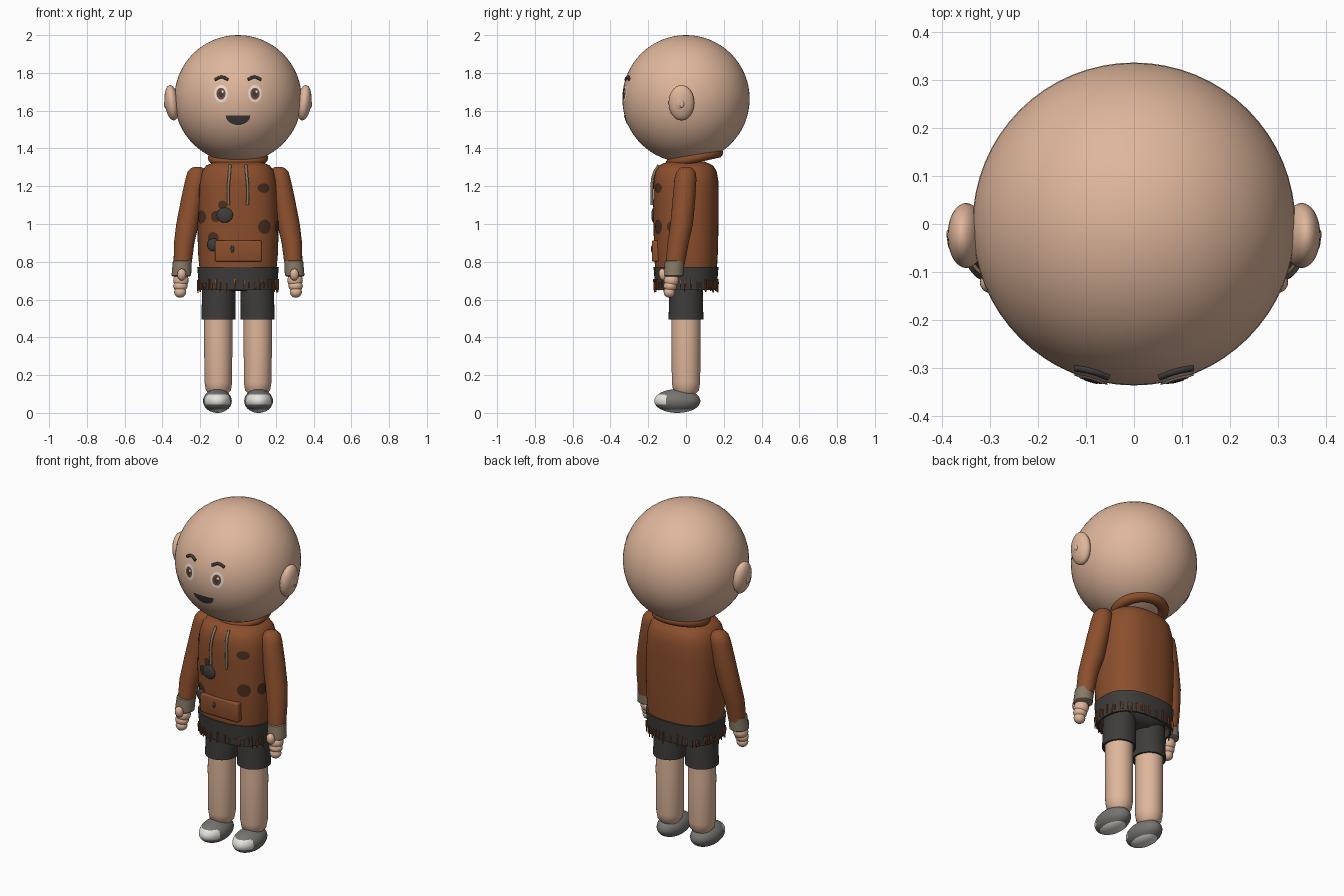
import bpy, bmesh, math, random
from mathutils import Vector, Matrix, Euler

random.seed(4)
if "Cube" in bpy.data.objects:
    bpy.data.objects.remove(bpy.data.objects["Cube"])


def material(name, r, g, b):
    m = bpy.data.materials.new(name)
    m.use_nodes = True
    m.diffuse_color = (r, g, b, 1)
    bsdf = next(n for n in m.node_tree.nodes if n.type == 'BSDF_PRINCIPLED')
    bsdf.inputs["Base Color"].default_value = (r, g, b, 1)
    bsdf.inputs["Roughness"].default_value = 0.8
    return m


skin = material("skin", .74, .47, .33)
brown = material("hoodie_brown", .26, .077, .026)
spot_brown = material("spot_brown", .07, .028, .013)
charcoal = material("charcoal", .048, .046, .043)
taupe = material("taupe", .24, .19, .13)
grey = material("shoe_grey", .18, .175, .16)
white = material("white", .8, .78, .74)
iris_brown = material("iris_brown", .2, .06, .025)
mouth_dark = material("mouth_dark", .05, .045, .043)


def finish(name, bm, *mats):
    bmesh.ops.recalc_face_normals(bm, faces=bm.faces)
    me = bpy.data.meshes.new(name)
    bm.to_mesh(me)
    bm.free()
    for m in mats:
        me.materials.append(m)
    ob = bpy.data.objects.new(name, me)
    bpy.context.collection.objects.link(ob)
    bpy.ops.object.select_all(action='DESELECT')
    ob.select_set(True)
    bpy.context.view_layer.objects.active = ob
    bpy.ops.object.shade_smooth_by_angle(angle=math.radians(45))
    return ob


def ball(name, centre, radii, mat, rot=(0, 0, 0), seg=32):
    bm = bmesh.new()
    mtx = Matrix.LocRotScale(Vector(centre), Euler(rot), Vector(radii))
    bmesh.ops.create_uvsphere(bm, u_segments=seg, v_segments=seg // 2, radius=1, matrix=mtx)
    return finish(name, bm, mat)


def oval(a, b, t, n):
    c, s = math.cos(t), math.sin(t)
    return (a * math.copysign(abs(c) ** (2 / n), c), b * math.copysign(abs(s) ** (2 / n), s))


def loft(name, rings, mat, n=2, seg=40):
    """Stack of horizontal oval rings given as (x, y, z, half width, half depth)."""
    bm = bmesh.new()
    loops = []
    for x, y, z, a, b in rings:
        pts = [oval(a, b, math.tau * i / seg, n) for i in range(seg)]
        loops.append([bm.verts.new((x + p, y + q, z)) for p, q in pts])
    for lo, hi in zip(loops, loops[1:]):
        for i in range(seg):
            j = (i + 1) % seg
            bm.faces.new((lo[i], lo[j], hi[j], hi[i]))
    bm.faces.new(loops[0])
    bm.faces.new(loops[-1])
    return finish(name, bm, mat)


def patch(name, outline, place, mat, seg=28, steps=4):
    """Thin plate: a star-shaped outline laid on a surface by place(u, v)."""
    bm = bmesh.new()
    pts = [outline(math.tau * i / seg) for i in range(seg)]
    mid = (sum(p[0] for p in pts) / seg, sum(p[1] for p in pts) / seg)
    hub = bm.verts.new(place(*mid))
    prev = None
    for k in range(1, steps + 1):
        f = k / steps
        ring = [bm.verts.new(place(mid[0] + (u - mid[0]) * f, mid[1] + (v - mid[1]) * f)) for u, v in pts]
        for i in range(seg):
            j = (i + 1) % seg
            if prev:
                bm.faces.new((prev[i], prev[j], ring[j], ring[i]))
            else:
                bm.faces.new((hub, ring[j], ring[i]))
        prev = ring
    return finish(name, bm, mat)


def cord(name, pts, radius, mat):
    cu = bpy.data.curves.new(name, 'CURVE')
    cu.dimensions = '3D'
    cu.bevel_depth = radius
    cu.bevel_resolution = 3
    cu.use_fill_caps = True
    sp = cu.splines.new('BEZIER')
    sp.bezier_points.add(len(pts) - 1)
    for bp, p in zip(sp.bezier_points, pts):
        bp.co = p
        bp.handle_left_type = bp.handle_right_type = 'AUTO'
    cu.materials.append(mat)
    ob = bpy.data.objects.new(name, cu)
    bpy.context.collection.objects.link(ob)


# Head and face plates
R, HZ = .337, 1.663
ball("head", (0, 0, HZ), (R, R, R), skin, seg=64)


def on_face(x, z, lift=0.0):
    return Vector((x, -math.sqrt((R + lift) ** 2 - x * x - (z - HZ) ** 2), z))


def face_plate(name, x, z, w, h, lift, mat, flat_top=False):
    def outline(t):
        v = math.sin(t)
        return (x + w * math.cos(t), z + h * (min(v, 0) if flat_top else v))
    patch(name, outline, lambda u, v: on_face(u, v, lift), mat)


face_plate("mouth", 0, 1.574, .065, .05, .003, mouth_dark, True)

SIDES = (("left", 1), ("right", -1))
for side, s in SIDES:
    face_plate(side + "_eye_white", s * .09, 1.69, .036, .046, .003, white)
    face_plate(side + "_iris", s * .09, 1.69, .024, .031, .0045, iris_brown)
    face_plate(side + "_pupil", s * .09, 1.69, .013, .018, .006, charcoal)
    face_plate(side + "_eye_glint", s * .09 + .008, 1.701, .006, .007, .0075, white)
    face_plate(side + "_cheek", s * .165, 1.606, .037, .024, .0015, skin)
    cord(side + "_brow", [on_face(s * x, z, .002) for x, z in ((.053, 1.765), (.088, 1.778), (.122, 1.764))],
         .008, charcoal)
    ball(side + "_ear", (s * .35, -.024, 1.642), (.038, .068, .094), skin, (0, s * .12, 0))
    ball(side + "_ear_fold", (s * .377, -.033, 1.648), (.013, .026, .042), skin, seg=20)
    ball(side + "_ear_inner", (s * .385, -.022, 1.635), (.007, .012, .02), skin, seg=16)

# Hoodie body
N = 2.5
BODY = [(.70, .198, .16), (.85, .212, .169), (1.0, .215, .172), (1.15, .21, .173), (1.23, .204, .171),
        (1.28, .19, .162), (1.31, .168, .143), (1.33, .12, .1)]
loft("hoodie_body", [(0, 0, z, a, b) for z, a, b in BODY], brown, N, 64)


def body_size(z):
    for (z0, a0, b0), (z1, a1, b1) in zip(BODY, BODY[1:]):
        if z <= z1:
            f = (z - z0) / (z1 - z0)
            return a0 + (a1 - a0) * f, b0 + (b1 - b0) * f
    return BODY[-1][1:]


def on_body(x, y, z, lift):
    a, b = body_size(z)
    k = (abs(x / a) ** N + abs(y / b) ** N) ** (1 / N)
    p = Vector((x / k, y / k, 0))
    p += p.normalized() * lift
    p.z = z
    return p


# Collar ring, raised at the back
bm = bmesh.new()
tilt = Matrix.Translation((0, .045, 1.35)) @ Matrix.Rotation(.21, 4, 'X')
grid = [[bm.verts.new(tilt @ Vector(((.13 + .03 * math.cos(q)) * math.cos(t),
                                     (.125 + .03 * math.cos(q)) * math.sin(t), .027 * math.sin(q))))
         for q in (math.tau * j / 14 for j in range(14))] for t in (math.tau * i / 48 for i in range(48))]
for i in range(48):
    for j in range(14):
        bm.faces.new((grid[i - 1][j - 1], grid[i][j - 1], grid[i][j], grid[i - 1][j]))
finish("hood_collar", bm, brown)

# Hem band with a ragged fringe
loft("hem_band", [(0, 0, .772, .19, .15), (0, 0, .772, .216, .172), (0, 0, .65, .205, .162),
                  (0, 0, .65, .195, .152), (0, 0, .74, .195, .152)], charcoal, N, 64)
bm = bmesh.new()
COUNT = 46
for i in range(COUNT):
    x, y = oval(.213, .17, math.tau * (i + random.uniform(-.25, .25)) / COUNT, N)
    width = random.uniform(.006, .011)
    top, low = random.uniform(.685, .71), random.uniform(.635, .665)
    mtx = Matrix.LocRotScale(Vector((x, y, (top + low) / 2)), Euler((0, 0, math.atan2(y / .03, x / .045))),
                             Vector((.007, width, top - low)))
    new = bmesh.ops.create_cube(bm, size=1, matrix=mtx)["verts"]
    for v in new:
        if v.co.z < (top + low) / 2:
            v.co.x, v.co.y = x + (v.co.x - x) * .7, y + (v.co.y - y) * .7
finish("hem_fringe", bm, brown)

# Spots on the hoodie front: x, z, half width, half height
SPOTS = [(.135, 1.19, .036, .025), (.14, .985, .038, .038), (.206, .985, .034, .034), (-.19, 1.037, .036, .035),
         (-.204, 1.18, .034, .036), (-.115, 1.04, .03, .03), (-.08, 1.1, .024, .024), (-.13, .925, .032, .032)]
for i, (x, z, w, h) in enumerate(SPOTS):
    a, b = body_size(z)
    y = -b * (1 - abs(x / a) ** N) ** (1 / N)
    nrm = Vector((math.copysign(abs(x / a) ** (N - 1) / a, x), -abs(y / b) ** (N - 1) / b, 0)).normalized()
    patch("spot_%d" % (i + 1), lambda t: (w * math.cos(t), h * math.sin(t)),
          lambda u, v: on_body(x - nrm.y * u, y + nrm.x * u, z + v, .004), spot_brown)
ball("badge", (-.07, -.17, 1.047), (.043, .013, .04), charcoal, (0, 0, -.1))
ball("lower_badge", (-.13, -.155, .89), (.034, .014, .034), charcoal, (0, 0, -.2))

# Front pocket and button
bm = bmesh.new()
bmesh.ops.create_cube(bm, size=1, matrix=Matrix.LocRotScale(Vector((.002, -.158, .857)), None,
                                                           Vector((.246, .046, .112))))
bmesh.ops.bevel(bm, geom=bm.edges[:], offset=.009, segments=3, affect='EDGES', profile=.5)
finish("front_pocket", bm, brown)
ball("pocket_button", (-.03, -.181, .868), (.009, .004, .019), charcoal, seg=16)

for side, s in SIDES:
    cord(side + "_drawstring", [(s * .042, -.145, 1.312), (s * .046, -.172, 1.26), (s * .052, -.181, 1.18),
                                (s * .05, -.18, 1.1)], .0075, taupe)
    # Sleeve, cuff and hand
    loft(side + "_sleeve", [(s * .215, 0, 1.303, .015, .015), (s * .216, 0, 1.295, .034, .035),
                            (s * .218, 0, 1.275, .05, .051), (s * .222, -.003, 1.24, .056, .058),
                            (s * .24, -.01, 1.14, .06, .06), (s * .267, -.023, 1.0, .06, .06),
                            (s * .285, -.042, .9, .054, .056), (s * .294, -.058, .78, .047, .05)], brown)
    loft(side + "_cuff", [(s * .295, -.06, .808, .043, .045), (s * .295, -.06, .803, .05, .052),
                          (s * .3, -.066, .728, .052, .053), (s * .3, -.067, .722, .044, .045)], taupe)
    ball(side + "_palm", (s * .302, -.078, .702), (.041, .04, .04), skin)
    ball(side + "_fingers", (s * .305, -.084, .672), (.038, .035, .03), skin)
    ball(side + "_fingertips", (s * .306, -.088, .64), (.032, .03, .03), skin)
    ball(side + "_thumb", (s * .298, -.122, .732), (.024, .022, .032), skin, (.2, 0, 0), 20)
    # Shorts and leg
    loft(side + "_shorts_leg", [(s * .1, 0, .72, .088, .088), (s * .104, 0, .495, .09, .092),
                                (s * .104, 0, .495, .08, .082), (s * .104, 0, .53, .075, .076)], charcoal)
    loft(side + "_leg", [(s * .104, 0, .6, .074, .076), (s * .105, 0, .4, .075, .077),
                         (s * .104, 0, .16, .073, .075), (s * .104, 0, .12, .066, .068),
                         (s * .104, 0, .095, .045, .045)], skin)
    # Shoe with white toe and pale sole
    bm = bmesh.new()
    bmesh.ops.create_uvsphere(bm, u_segments=48, v_segments=32, radius=1, matrix=Matrix.LocRotScale(
        Vector((s * .109, -.046, .063)), None, Vector((.076, .122, .063))))
    for f in bm.faces:
        c = f.calc_center_median()
        toe = c.y < -.105 and .045 < c.z < .1
        f.material_index = 1 if toe or c.z < .02 else 0
    finish(side + "_shoe", bm, grey, white)

loft("shorts_hips", [(0, 0, .76, .17, .12), (0, 0, .68, .185, .11), (0, 0, .645, .1, .07)], charcoal, N)
